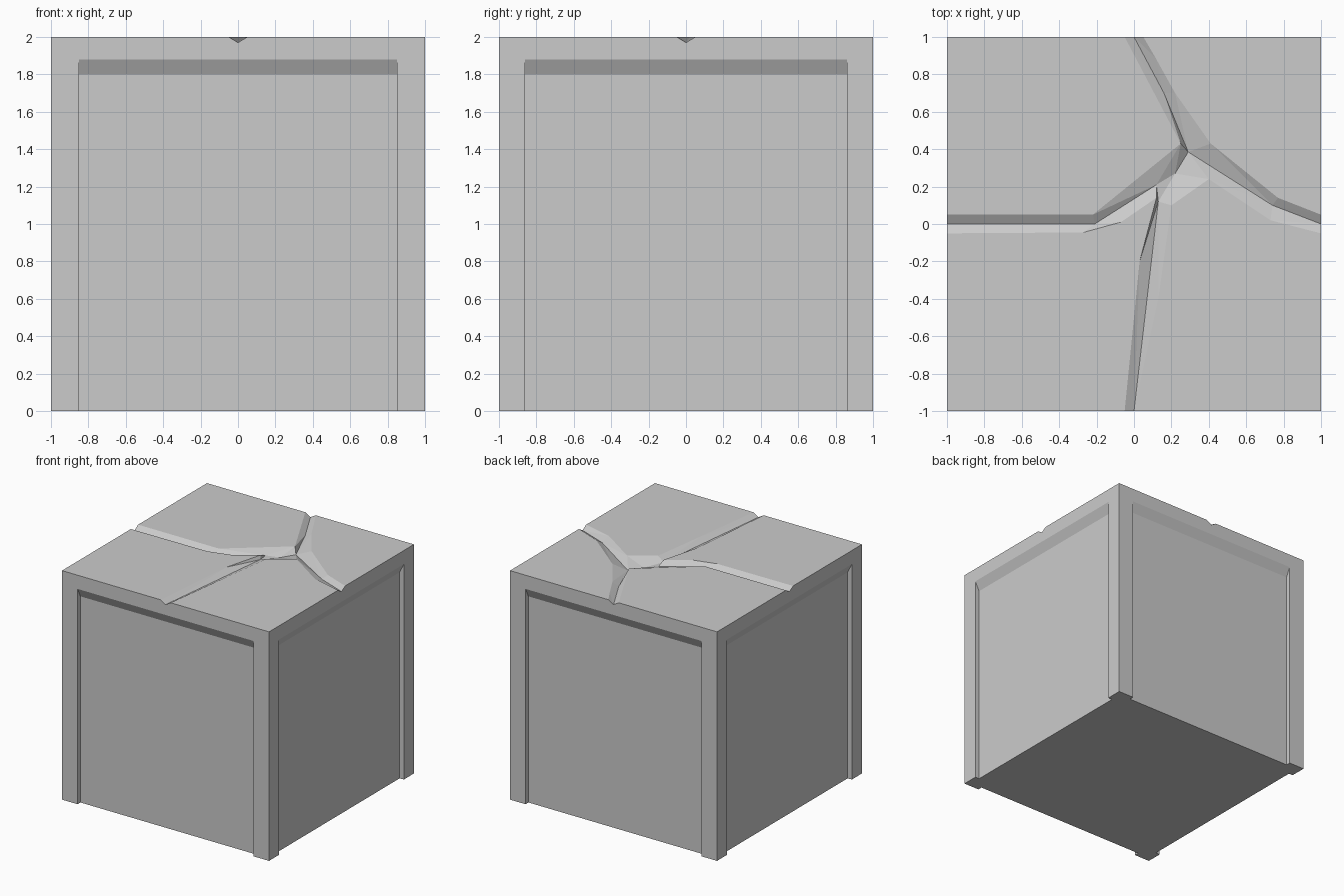
import bpy, bmesh
from mathutils import Matrix, Vector

if "Cube" in bpy.data.objects:
    bpy.data.objects.remove(bpy.data.objects["Cube"])

TOP, DEEP, HUB = 2.0, 1.97, 1.955
bm = bmesh.new()


def poly(points, tri=False, rot=Matrix()):
    face = bm.faces.new([bm.verts.new(rot @ Vector(p)) for p in points])
    if tri:
        face.normal_update()
        bmesh.ops.triangulate(bm, faces=[face])


def lift(points, z):
    return [(x, y, z) for x, y in points]


# Crack floor lines, each running from the cube edge towards the hub
hub_a, hub_b = [(0.22, 0.27, HUB)], [(0.29, 0.385, HUB)]
west = lift([(-1, 0), (-0.21, 0), (0.12, 0.21)], DEEP)
south = lift([(0, -1), (0.13, 0.12)], DEEP)
east = lift([(1, 0), (0.74, 0.10)], DEEP)
north = lift([(0, 1), (0.16, 0.70)], DEEP)

# Four top plates: outer corner, cracked rim, and the floor line beside it
plates = [
    ((-1, 1), [(-1, 0.05), (-0.22, 0.05), (0.25, 0.43), (-0.05, 1)],
     west + hub_a + hub_b + north[::-1]),
    ((1, 1), [(0.05, 1), (0.12, 0.88), (0.22, 0.70), (0.41, 0.43),
              (0.77, 0.14), (1, 0.05)],
     north + hub_b + east[::-1]),
    ((1, -1), [(1, -0.05), (0.73, 0.02), (0.40, 0.24), (0.20, 0.10),
               (0.13, -0.40), (0.05, -1)],
     east + hub_b + hub_a + south[::-1]),
    ((-1, -1), [(-0.05, -1), (0.03, -0.20), (0.12, 0.14), (-0.07, 0.01),
                (-0.27, -0.045), (-1, -0.05)],
     south + hub_a + west[::-1]),
]
for corner, rim, floor in plates:
    rim = lift(rim, TOP)
    poly(lift([corner], TOP) + rim)
    poly(rim + floor[::-1], tri=True)

# Four sides: notched frame with a recessed panel under a sloped head
bottom = []
BACK = -0.96
for i in range(4):
    rot = Matrix.Rotation(i * 1.5707963268, 4, 'Z')
    w = 0.86 if i % 2 else 0.85
    front = [(-w, -1, 0), (-w, -1, 1.88), (w, -1, 1.88), (w, -1, 0)]
    back = [(-w, BACK, 0), (-w, BACK, 1.80), (w, BACK, 1.80), (w, BACK, 0)]
    poly([(-1, -1, 0)] + front + [(1, -1, 0), (1, -1, TOP), (0.05, -1, TOP),
         (0, -1, DEEP), (-0.05, -1, TOP), (-1, -1, TOP)], rot=rot)
    for k in range(3):
        poly([front[k], front[k + 1], back[k + 1], back[k]], rot=rot)
    poly(back, rot=rot)
    bottom += [rot @ Vector(p) for p in
               ((-1, -1, 0), front[0], back[0], back[3], front[3])]

# Underside following the corner posts
poly(bottom)

bmesh.ops.remove_doubles(bm, verts=bm.verts, dist=0.0005)
bmesh.ops.recalc_face_normals(bm, faces=bm.faces)
mesh = bpy.data.meshes.new("cracked_block")
bm.to_mesh(mesh)
bm.free()
bpy.context.collection.objects.link(bpy.data.objects.new("cracked_block", mesh))
